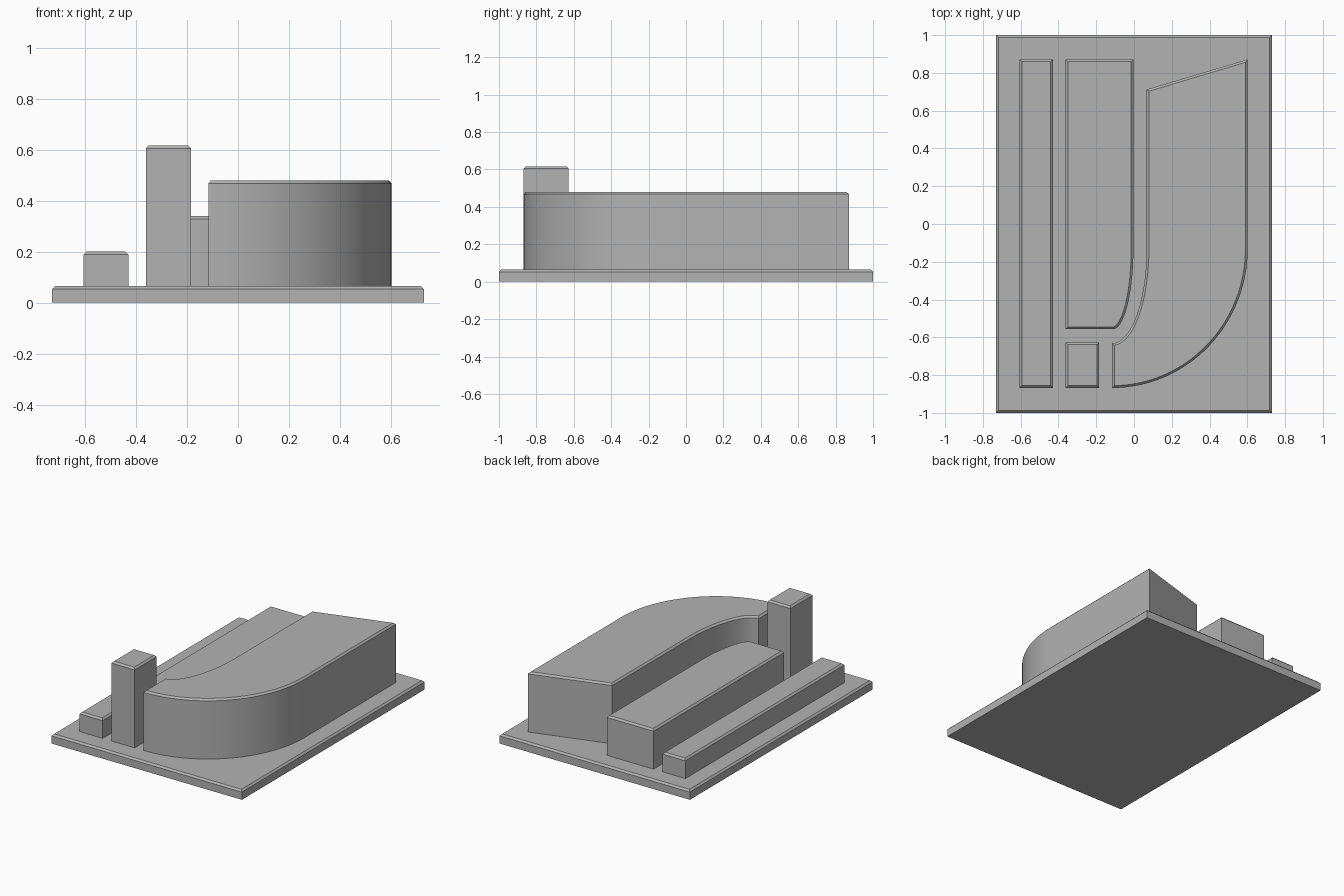
import bpy
import bmesh
from math import sin, cos, pi, radians

cube = bpy.data.objects.get("Cube")
if cube:
    bpy.data.objects.remove(cube, do_unlink=True)

# Single grey material
GREY = (0.45, 0.45, 0.45, 1.0)
grey = bpy.data.materials.new("plain grey")
grey.use_nodes = True
grey.diffuse_color = GREY
grey.node_tree.nodes["Principled BSDF"].inputs["Base Color"].default_value = GREY

CHAMFER = 0.012
BASE_TOP = 0.065
BACK, FRONT = 0.872, -0.868
CURVE_Y = -0.13      # where the straight sides begin to curve


def rectangle(x0, x1, y0, y1):
    return [(x0, y0), (x1, y0), (x1, y1), (x0, y1)]


def quarter_curve(cx, rx, ry, steps=32):
    """Quarter ellipse from its front end round to its right end."""
    angles = [pi / 2 * i / steps for i in range(steps + 1)]
    return [(cx + rx * sin(a), CURVE_Y - ry * cos(a)) for a in angles]


def block(name, outline, bottom, top):
    """Extrude a counter-clockwise outline and chamfer its top rim."""
    bm = bmesh.new()
    lower = [bm.verts.new((x, y, bottom)) for x, y in outline]
    upper = [bm.verts.new((x, y, top - CHAMFER)) for x, y in outline]
    bm.faces.new(lower[::-1])
    lid = bm.faces.new(upper)
    n = len(outline)
    for i in range(n):
        j = (i + 1) % n
        bm.faces.new((lower[i], lower[j], upper[j], upper[i]))
    bm.normal_update()
    bmesh.ops.inset_region(bm, faces=[lid], thickness=CHAMFER, depth=CHAMFER,
                           use_even_offset=True, use_boundary=True)
    mesh = bpy.data.meshes.new(name)
    bm.to_mesh(mesh)
    bm.free()
    mesh.materials.append(grey)
    obj = bpy.data.objects.new(name, mesh)
    bpy.context.collection.objects.link(obj)
    bpy.ops.object.select_all(action='DESELECT')
    obj.select_set(True)
    bpy.context.view_layer.objects.active = obj
    bpy.ops.object.shade_smooth_by_angle(angle=radians(20))
    return obj


# Base plate
block("base_plate", rectangle(-0.73, 0.73, -1, 1), 0, BASE_TOP)

# Long low strip and tall square tower
block("low_strip", rectangle(-0.606, -0.43, FRONT, BACK), BASE_TOP, 0.2)
block("tower", rectangle(-0.362, -0.184, FRONT, -0.627), BASE_TOP, 0.617)

# Middle block with one rounded front corner
middle = [(-0.362, BACK), (-0.362, -0.557)]
middle += quarter_curve(-0.112, 0.109, 0.427) + [(-0.003, BACK)]
block("middle_block", middle, BASE_TOP, 0.34)

# Large curved block with a slanted back
outer = quarter_curve(-0.116, 0.718, 0.738)
inner = quarter_curve(-0.116, 0.183, 0.501)
large = outer + [(0.602, BACK), (0.067, 0.712)] + inner[::-1]
block("large_curved_block", large, BASE_TOP, 0.48)
